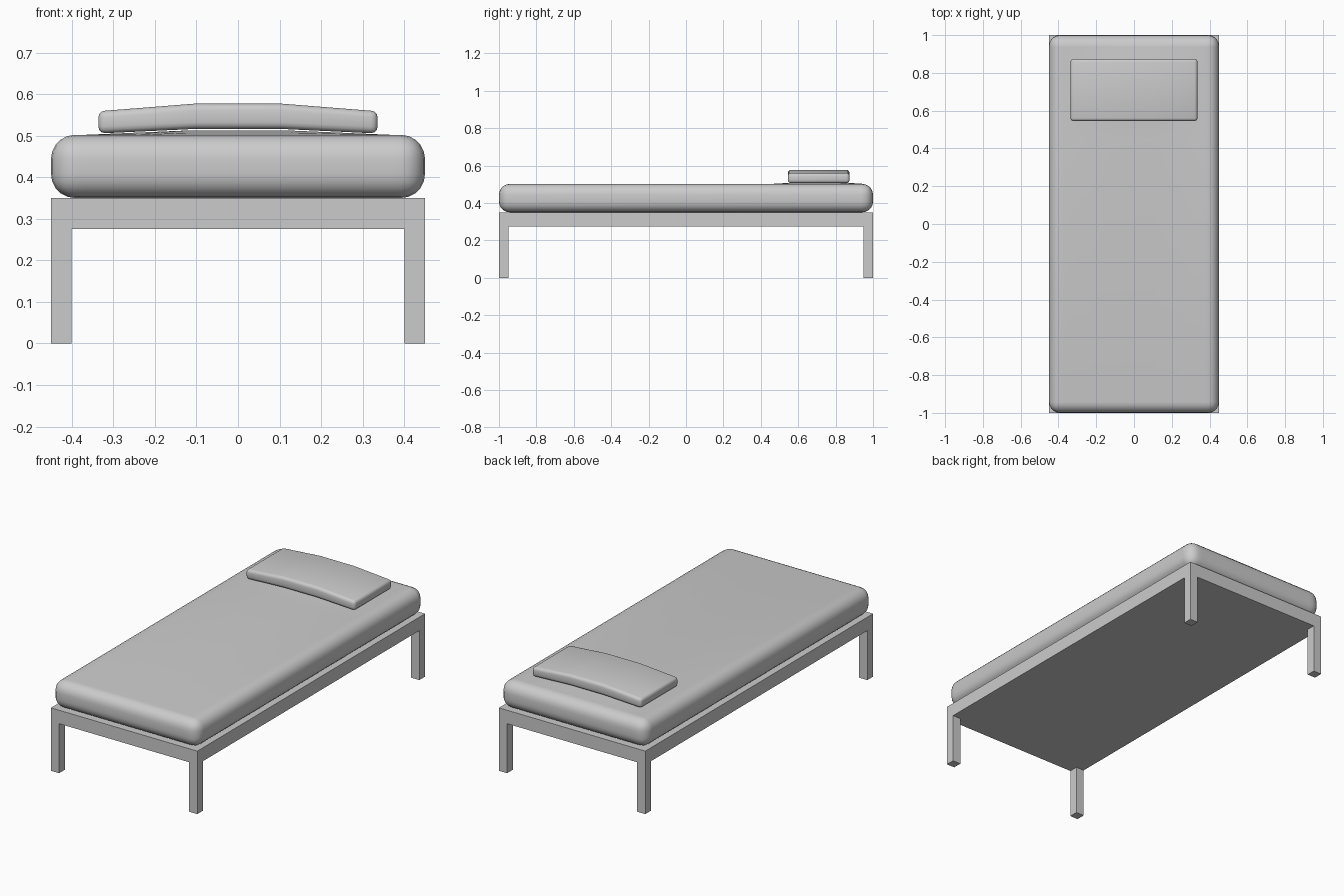
import bpy, bmesh
from mathutils import Vector

if "Cube" in bpy.data.objects:
    bpy.data.objects.remove(bpy.data.objects["Cube"])


def box_bm(x0, x1, y0, y1, z0, z1):
    bm = bmesh.new()
    bmesh.ops.create_cube(bm, size=1)
    for v in bm.verts:
        v.co = Vector((x0 + (v.co.x + .5) * (x1 - x0),
                       y0 + (v.co.y + .5) * (y1 - y0),
                       z0 + (v.co.z + .5) * (z1 - z0)))
    return bm


def round_edges(bm, r, seg):
    bmesh.ops.bevel(bm, geom=bm.edges[:], offset=r, segments=seg,
                    profile=0.5, affect='EDGES')


def slice_at(bm, axis, values):
    normal = Vector((axis == 0, axis == 1, axis == 2))
    for c in values:
        bmesh.ops.bisect_plane(bm, geom=bm.verts[:] + bm.edges[:] + bm.faces[:],
                               plane_co=normal * c, plane_no=normal, dist=1e-5)


def finish(bm, name, smooth=False):
    bmesh.ops.recalc_face_normals(bm, faces=bm.faces[:])
    me = bpy.data.meshes.new(name)
    bm.to_mesh(me)
    bm.free()
    ob = bpy.data.objects.new(name, me)
    bpy.context.collection.objects.link(ob)
    if smooth:
        bpy.ops.object.select_all(action='DESELECT')
        ob.select_set(True)
        bpy.context.view_layer.objects.active = ob
        bpy.ops.object.shade_smooth_by_angle(angle=0.7)
    return ob


# Frame slab and four corner legs
finish(box_bm(-.45, .45, -1, 1, .275, .35), "bed_frame")
for sx, side in ((-1, "left"), (1, "right")):
    for sy, end in ((-1, "front"), (1, "back")):
        x, y = sx * .425, sy * .975
        finish(box_bm(x - .025, x + .025, y - .025, y + .025, 0, .275),
               f"{end}_{side}_leg")

# Mattress: rounded slab with a gentle rise under the pillow
bm = box_bm(-.45, .45, -1, 1, .35, .502)
round_edges(bm, .058, 5)
slice_at(bm, 0, (-.37, -.24, -.11, .11, .24, .37))
slice_at(bm, 1, (.46, .55, .63, .79, .87, .94))
for v in bm.verts:
    if v.co.z > .5015:
        fx = min(1, max(0, (.37 - abs(v.co.x)) / .26))
        fy = min(1, max(0, (.24 - abs(v.co.y - .71)) / .16))
        v.co.z += .011 * fx * fy
finish(bm, "mattress", True)

# Pillow: thin rounded slab arched in three spans
bm = box_bm(-.336, .336, .545, .874, .506, .56)
round_edges(bm, .016, 3)
slice_at(bm, 0, (-.105, .105))
for v in bm.verts:
    rise = .017 * min(1, max(0, (.32 - abs(v.co.x)) / .215))
    v.co.z += rise * (1 if v.co.z > .53 else .6)
finish(bm, "pillow", True)
